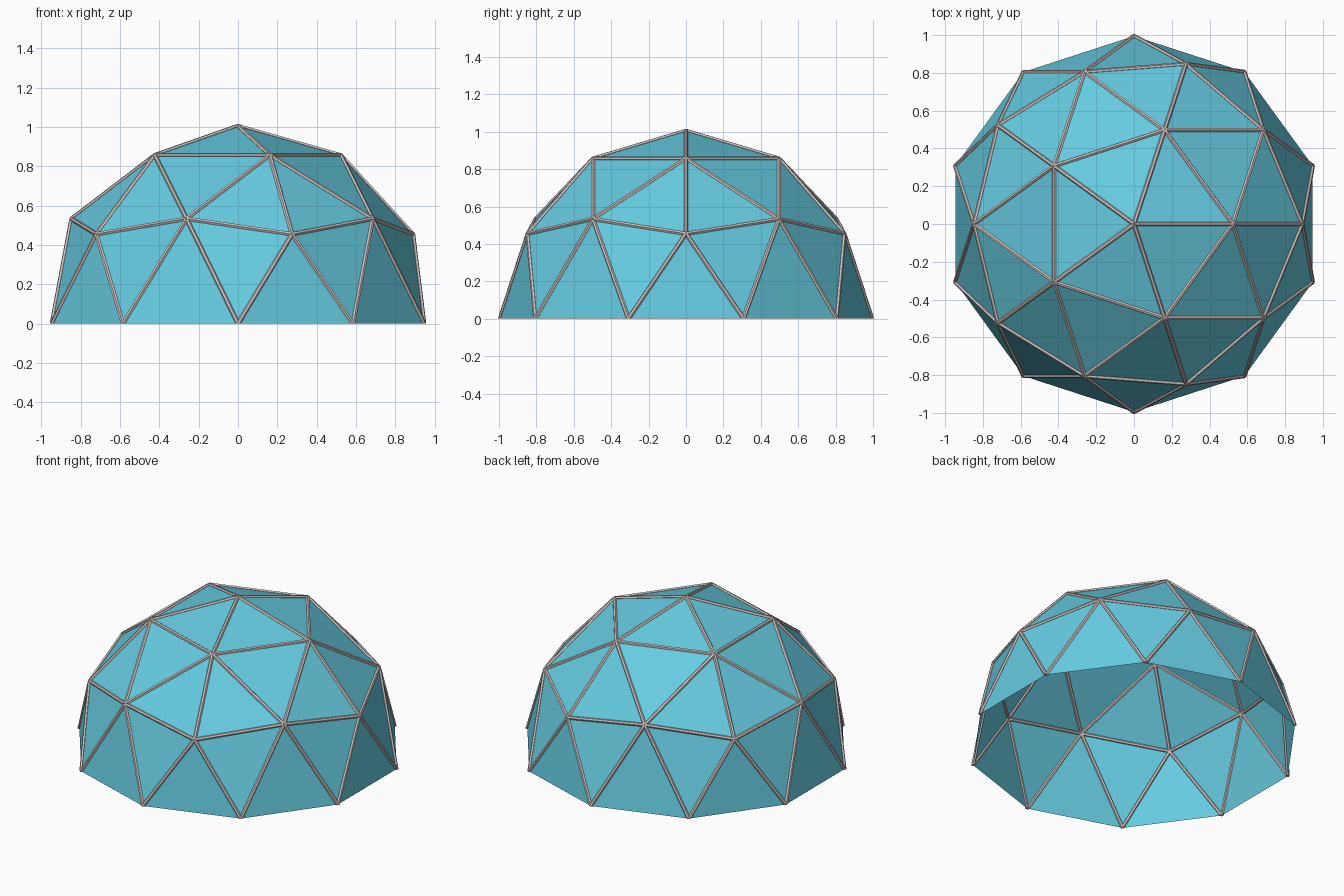
import bpy
import bmesh
from mathutils import Matrix, Vector

if "Cube" in bpy.data.objects:
    bpy.data.objects.remove(bpy.data.objects["Cube"])

RADIUS = 0.995
STRUT = 0.0115
LIFT = 0.01


def material(name, colour):
    m = bpy.data.materials.new(name)
    m.diffuse_color = colour
    m.use_nodes = True
    m.node_tree.nodes["Principled BSDF"].inputs["Base Color"].default_value = m.diffuse_color
    return m


def make_object(name, bm, mat):
    me = bpy.data.meshes.new(name)
    bm.to_mesh(me)
    bm.free()
    me.materials.append(mat)
    ob = bpy.data.objects.new(name, me)
    bpy.context.collection.objects.link(ob)
    return ob


# Dome panels: upper half of a two-frequency icosphere
panels = bmesh.new()
bmesh.ops.create_icosphere(panels, subdivisions=2, radius=RADIUS)
lower = [v for v in panels.verts if v.co.z < -0.05]
bmesh.ops.delete(panels, geom=lower, context='VERTS')
for v in panels.verts:
    v.co.z = v.co.z + LIFT if v.co.z > 0.1 else 0.0

# Struts along every edge above the open base rim
struts = bmesh.new()
for e in panels.edges:
    a, b = e.verts[0].co, e.verts[1].co
    if e.is_boundary:
        continue
    axis = b - a
    mid = (a + b) / 2
    z = axis.normalized()
    x = (mid - z * mid.dot(z)).normalized()
    y = z.cross(x)
    rot = Matrix((x, y, z)).transposed().to_4x4()
    bmesh.ops.create_cone(struts, cap_ends=True, segments=6,
                          radius1=STRUT, radius2=STRUT, depth=axis.length,
                          matrix=Matrix.Translation(mid) @ rot)

# Trim the strut feet flat to the ground
bmesh.ops.bisect_plane(struts, geom=struts.verts[:] + struts.edges[:] + struts.faces[:],
                       plane_co=Vector((0, 0, 0)), plane_no=Vector((0, 0, 1)),
                       clear_inner=True)

make_object("dome_panels", panels, material("panel_teal", (0.13, 0.6, 0.75, 1)))
make_object("dome_struts", struts, material("strut_grey", (0.62, 0.55, 0.53, 1)))
